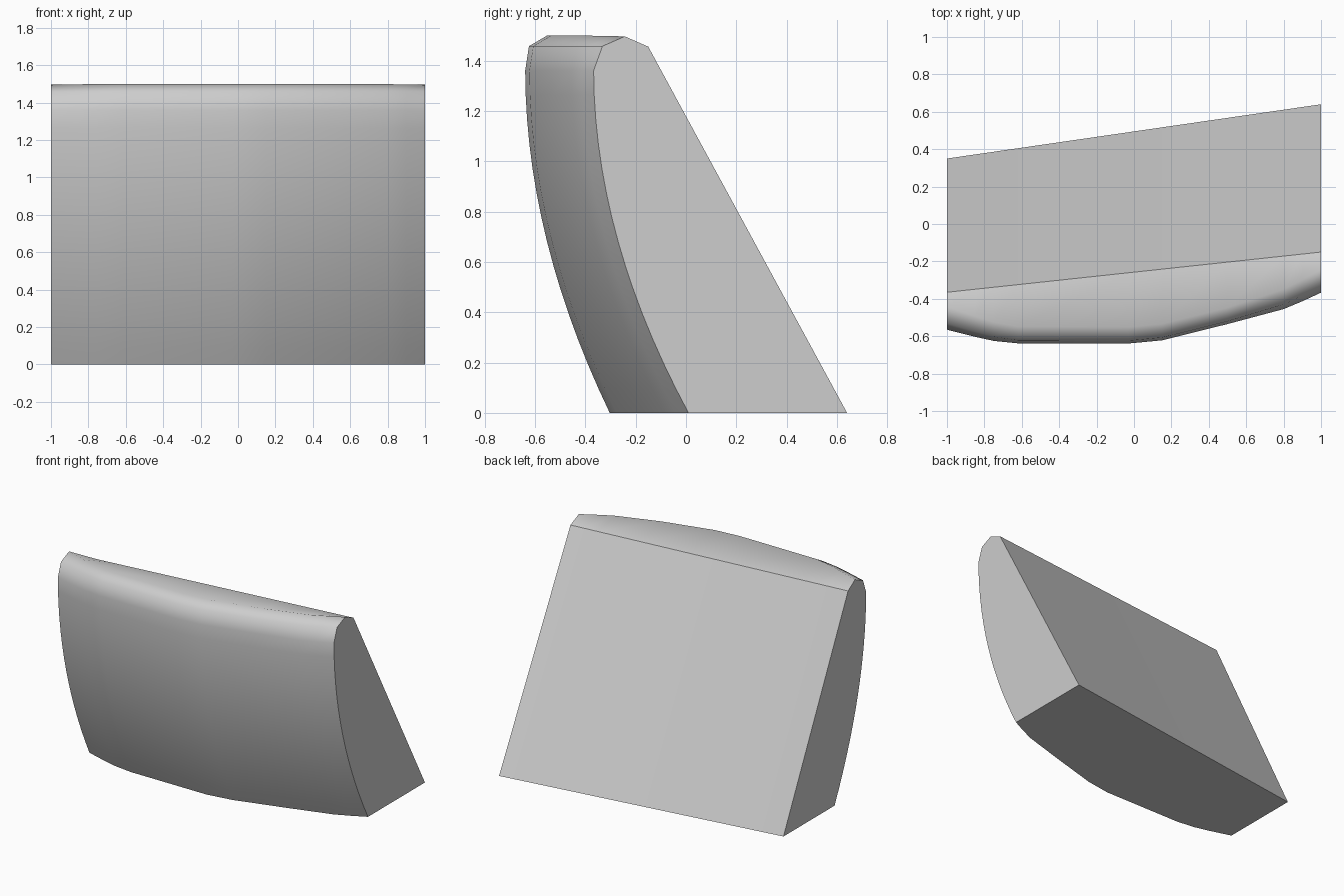
import bpy
import bmesh
import math

# Remove the default object
cube = bpy.data.objects.get("Cube")
if cube:
    bpy.data.objects.remove(cube, do_unlink=True)

# Single grey material
grey = bpy.data.materials.new("mid_grey")
grey.use_nodes = True
grey.diffuse_color = (0.61, 0.61, 0.61, 1)
grey.node_tree.nodes["Principled BSDF"].inputs["Base Color"].default_value = (0.61, 0.61, 0.61, 1)

# Plan outline of the bowed front: x, y at the base, y at the shoulder
STATIONS = [
    (-1, -.215, -.565), (-.85, -.26, -.603), (-.75, -.285, -.625), (-.62, -.302, -.638),
    (-.03, -.303, -.639), (.15, -.275, -.622), (.5, -.175, -.535), (.8, -.085, -.455),
    (.9, -.04, -.413), (1, .01, -.367),
]
SHOULDER = 1.36
ROWS = 14


def lerp(a, b, t):
    return a + (b - a) * t


def section(x, base, shoulder):
    """Closed side profile, from the front of the base up and over to the back."""
    t = (x + 1) / 2
    pts = []
    # Curved front
    for i in range(ROWS + 1):
        f = i / ROWS
        pts.append((x, lerp(shoulder, base, (1 - f) ** 1.95), SHOULDER * f))
    # Rounded top, a little broader at the two ends
    end = max(0, (abs(x) - .6) / .4)
    pts.append((x, shoulder + lerp(.015, .035, end), 1.457))
    pts.append((x, shoulder + lerp(.088, .124, end), lerp(1.5, 1.496, end)))
    # Straight sloping back
    pts.append((x, lerp(-.365, -.15, t), lerp(1.446, 1.455, t)))
    pts.append((x, lerp(.35, .64, t), 0))
    return pts


# Loft the sections across the width
bm = bmesh.new()
rings = [[bm.verts.new(p) for p in section(*s)] for s in STATIONS]
count = len(rings[0])
for a, b in zip(rings, rings[1:]):
    for i in range(count):
        j = (i + 1) % count
        face = bm.faces.new((a[i], b[i], b[j], a[j]))
        # The back and the base stay flat
        face.smooth = i < count - 2
# Flat ends
bm.faces.new(rings[0])
bm.faces.new(rings[-1])
bmesh.ops.recalc_face_normals(bm, faces=bm.faces)
# Keep hard corners crisp
for edge in bm.edges:
    edge.smooth = edge.calc_face_angle(0) < math.radians(56)

mesh = bpy.data.meshes.new("curved_panel")
bm.to_mesh(mesh)
bm.free()
mesh.materials.append(grey)
panel = bpy.data.objects.new("curved_panel", mesh)
bpy.context.collection.objects.link(panel)
